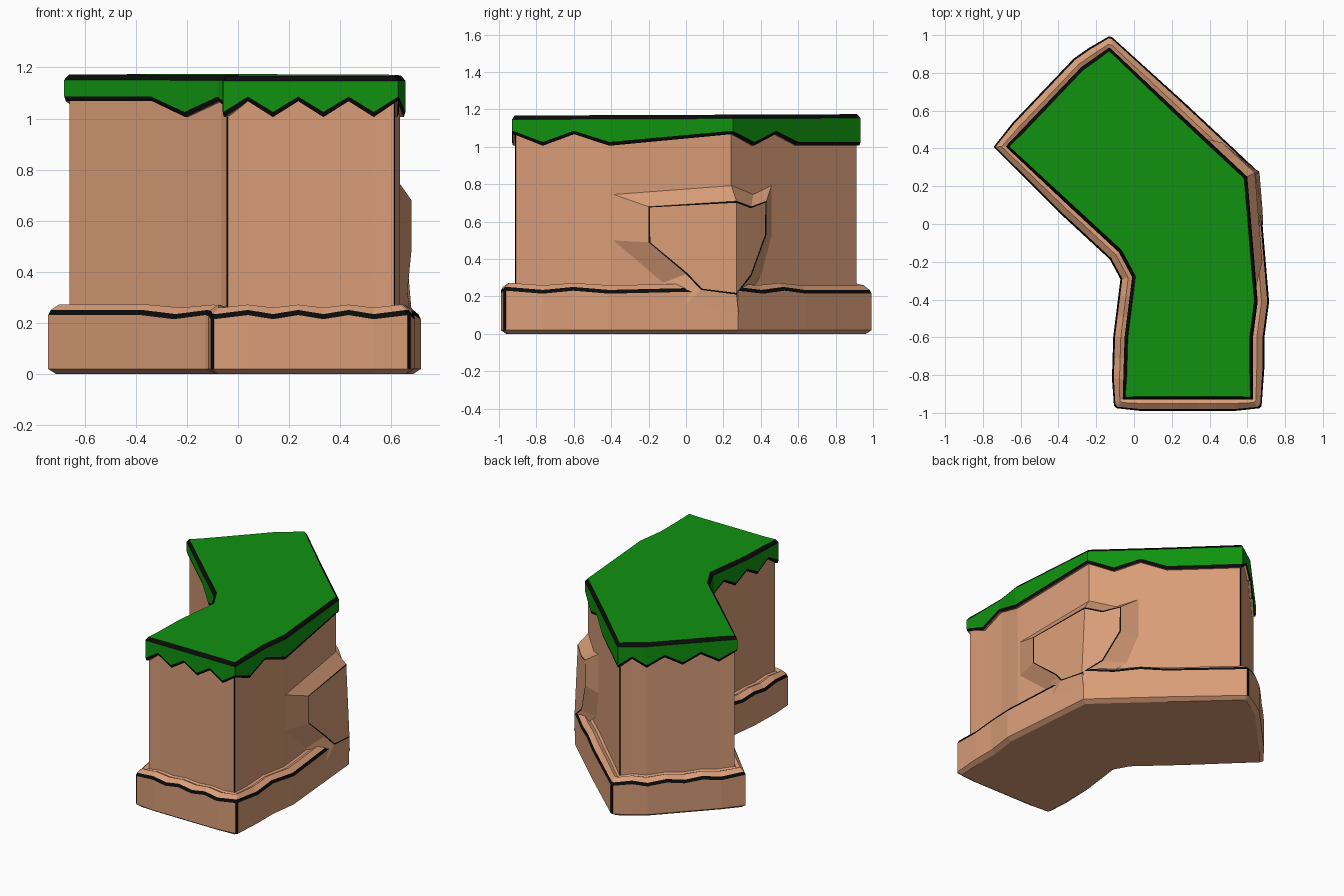
import bpy
import bmesh
from mathutils import Vector

if "Cube" in bpy.data.objects:
    bpy.data.objects.remove(bpy.data.objects["Cube"])


def make_material(name, color):
    mat = bpy.data.materials.new(name)
    mat.use_nodes = True
    mat.diffuse_color = (*color, 1)
    bsdf = next(n for n in mat.node_tree.nodes if n.type == "BSDF_PRINCIPLED")
    bsdf.inputs["Base Color"].default_value = (*color, 1)
    bsdf.inputs["Roughness"].default_value = 0.9
    return mat


MATERIALS = [
    make_material("tan earth", (0.70, 0.34, 0.19)),
    make_material("grass green", (0.005, 0.29, 0.005)),
    make_material("ink black", (0.003, 0.003, 0.003)),
]
TAN, GREEN, BLACK = range(3)

# Bent footprint: x, y, tooth level (1 high, 0 low), segments to next, inked corner
FOOTPRINT = [
    (-0.06, -0.93, 0, 7, True),
    (0.63, -0.93, 1, 2, True),
    (0.63, -0.6, 1, 1, False),
    (0.655, -0.41, 0, 1, False),
    (0.6, 0.25, 1, 3, False),
    (0.225, 0.6, 0, 1, False),
    (-0.13, 0.935, 0, 2, True),
    (-0.28, 0.83, 0, 5, False),
    (-0.68, 0.41, 1, 1, False),
    (-0.34, 0.09, 1, 2, False),
    (-0.08, -0.15, 1, 1, False),
    (-0.01, -0.28, 0, 3, False),
    (-0.05, -0.6, 1, 3, False),
]

# Subdivide each edge into teeth with alternating levels
knots = []
for i, (x, y, level, count, inked) in enumerate(FOOTPRINT):
    start = Vector((x, y))
    end = Vector(FOOTPRINT[(i + 1) % len(FOOTPRINT)][:2])
    for k in range(count):
        knots.append((start.lerp(end, k / count), (level + k) % 2, inked and k == 0))


def ring(offset, height, split):
    """Footprint pushed out by offset; inked corners become two points."""
    total = len(knots)
    moved = []
    for i in range(total):
        here = knots[i][0]
        before = (here - knots[i - 1][0]).normalized()
        after = (knots[(i + 1) % total][0] - here).normalized()
        along = before + after
        normal = Vector((along.y, -along.x)).normalized()
        stretch = min(1 / max(normal.dot(Vector((after.y, -after.x))), 0.1), 1.05)
        moved.append(here + normal * offset * stretch)
    points = []
    for i, (_, level, inked) in enumerate(knots):
        p = moved[i]
        options = [p]
        if inked:
            options = [p + (q - p).normalized() * split
                       for q in (moved[i - 1], moved[(i + 1) % total])]
        points += [Vector((q.x, q.y, height(level, q.y))) for q in options]
    return points


def corner_faces():
    """Ring indices of the narrow faces at the inked corners."""
    found, index = set(), 0
    for _, _, inked in knots:
        if inked:
            found.add(index)
        index += 2 if inked else 1
    return found


def finish(name, bm):
    bmesh.ops.recalc_face_normals(bm, faces=bm.faces)
    mesh = bpy.data.meshes.new(name)
    bm.to_mesh(mesh)
    bm.free()
    for mat in MATERIALS:
        mesh.materials.append(mat)
    obj = bpy.data.objects.new(name, mesh)
    bpy.context.collection.objects.link(obj)
    return obj


def loft(name, rings, bands, caps):
    """Skin rings together; bands hold (face colour, corner colour)."""
    bm = bmesh.new()
    rows = [[bm.verts.new(p) for p in r] for r in rings]
    corners = corner_faces()
    for low, high, (color, corner_color) in zip(rows, rows[1:], bands):
        for i in range(len(low)):
            j = (i + 1) % len(low)
            face = bm.faces.new((low[i], low[j], high[j], high[i]))
            face.material_index = corner_color if i in corners else color
    for row, color in zip((rows[0], rows[-1]), caps):
        bm.faces.new(row).material_index = color
    return finish(name, bm)


def level_height(base, swing=0.0, tilt=0.0):
    return lambda level, y: base + swing * level + tilt * y


# Foundation ledge with wavy inked rim
ledge = [
    (0.03, level_height(0.0)),
    (0.06, level_height(0.02)),
    (0.06, level_height(0.215, 0.016)),
    (0.05, level_height(0.235, 0.016)),
    (0.02, level_height(0.26, 0.012)),
    (-0.005, level_height(0.25, 0.01)),
    (-0.03, level_height(0.262, 0.008)),
]
loft("foundation_ledge", [ring(o, h, 0.011) for o, h in ledge],
     [(TAN, TAN), (TAN, BLACK), (BLACK, BLACK), (TAN, TAN), (TAN, TAN), (TAN, TAN)],
     (TAN, TAN))

# Cliff wall with thin inked corners
loft("cliff_wall",
     [ring(-0.02, level_height(z), 0.005) for z in (0.2, 1.12)],
     [(TAN, BLACK)], (TAN, TAN))

# Grass cap with toothed hem
cap = [
    (-0.025, level_height(1.006, 0.062)),
    (-0.006, level_height(1.006, 0.062)),
    (0.0, level_height(1.026, 0.06)),
    (0.0, level_height(1.15, 0, 0.004)),
    (-0.018, level_height(1.171, 0, 0.004)),
]
loft("grass_cap", [ring(o, h, 0.003) for o, h in cap],
     [(TAN, TAN), (BLACK, BLACK), (GREEN, GREEN), (BLACK, BLACK)], (TAN, GREEN))


# Raised stone wrapped around the bend: rim and face outlines as (y, z)
RIM = [(-0.4, 0.75), (0.24, 0.8), (0.36, 0.75), (0.46, 0.8), (0.46, 0.52),
       (0.41, 0.33), (0.28, 0.11), (0, 0.16), (-0.13, 0.27), (-0.4, 0.5)]
FACE = [(-0.2, 0.68), (0.27, 0.71), (0.35, 0.68), (0.43, 0.71), (0.43, 0.53),
        (0.35, 0.31), (0.27, 0.21), (0.08, 0.235), (0, 0.32), (-0.2, 0.49)]


def on_side(y, z, offset):
    """Point on the bent outer side at a given y, pushed out by offset."""
    straight = 0.6 - (y - 0.25) * 0.083 + offset
    slanted = 0.6 - (y - 0.25) * 1.074 + offset * 1.468
    return Vector((min(straight, slanted), y, z))


def shrink(y, z):
    # Pull toward the fold, leaving a narrow inked border
    center = Vector((0.27, 0.47))
    p = Vector((y, z))
    step = (center - p).normalized() * 0.009
    return p + step


def build_stone():
    bm = bmesh.new()
    outlines = [
        [on_side(y, z, 0.063 if z < 0.2 else -0.024) for y, z in RIM],
        [on_side(y, z, 0.066 if z < 0.25 else 0.042) for y, z in FACE],
        [on_side(*shrink(y, z), 0.066 if z < 0.25 else 0.042) for y, z in FACE],
    ]
    rows = [[bm.verts.new(p) for p in r] for r in outlines]
    for a, b, color in ((rows[0], rows[1], TAN), (rows[1], rows[2], BLACK)):
        for i in range(len(a)):
            j = (i + 1) % len(a)
            bm.faces.new((a[i], a[j], b[j], b[i])).material_index = color
    # Two panels meeting along the fold
    inner = rows[2]
    bm.faces.new(inner[1:7])
    bm.faces.new(inner[6:] + inner[:2])
    obj = finish("raised_stone", bm)
    # Make sure the open shell faces outward
    mesh = obj.data
    if sum(p.normal.x * p.area for p in mesh.polygons) < 0:
        mesh.flip_normals()


build_stone()
